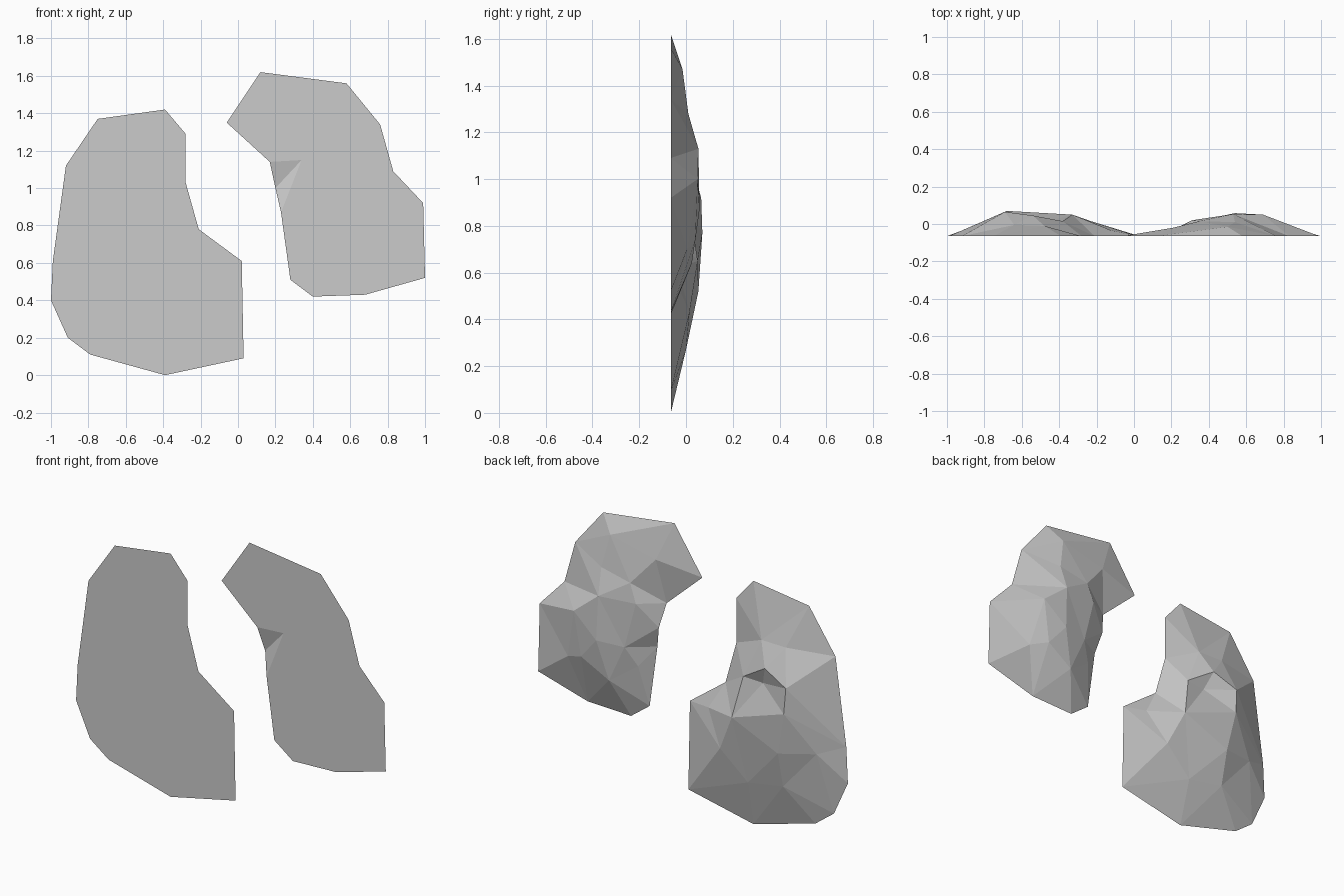
import bpy
import bmesh
from mathutils import Vector
from mathutils.geometry import delaunay_2d_cdt

if "Cube" in bpy.data.objects:
    bpy.data.objects.remove(bpy.data.objects["Cube"], do_unlink=True)

FRONT_Y = -0.065   # plane of the flat front
UNIT = 0.01        # points below are in hundredths


def make_material(name, colour):
    material = bpy.data.materials.new(name)
    material.use_nodes = True
    material.diffuse_color = colour
    shader = material.node_tree.nodes["Principled BSDF"]
    shader.inputs["Base Color"].default_value = colour
    shader.inputs["Roughness"].default_value = 0.9
    return material


def add_skin(bm, rim, rim_points, inner_points, facing):
    """Triangulate inside the rim and lift each inner point to its depth."""
    points = rim_points + inner_points
    flat = [Vector((x, z)) * UNIT for x, z, depth in points]
    count = len(rim_points)
    edges = [(i, (i + 1) % count) for i in range(count)]
    result = delaunay_2d_cdt(flat, edges, [], 1, 1e-5)
    verts = []
    for position, origin in zip(result[0], result[3]):
        index = origin[0]
        if index < count:
            verts.append(rim[index])
        else:
            depth = FRONT_Y + points[index][2] * UNIT
            verts.append(bm.verts.new((position.x, depth, position.y)))
    for triangle in result[2]:
        face = bm.faces.new([verts[i] for i in triangle])
        face.normal_update()
        if face.normal.y * facing < 0:
            face.normal_flip()


def make_stone(name, outline, back_points, front_points, material):
    """A stone slab with a flat front and a chiselled back on a shared rim."""
    bm = bmesh.new()
    rim = [bm.verts.new((x * UNIT, FRONT_Y + depth * UNIT, z * UNIT))
           for x, z, depth in outline]
    add_skin(bm, rim, outline, back_points, 1)
    add_skin(bm, rim, outline, front_points, -1)
    mesh = bpy.data.meshes.new(name)
    bm.to_mesh(mesh)
    bm.free()
    mesh.materials.append(material)
    stone = bpy.data.objects.new(name, mesh)
    bpy.context.collection.objects.link(stone)
    return stone


def flat_rim(*pairs):
    return [(x, z, 0) for x, z in pairs]


stone_grey = make_material("stone grey", (0.6, 0.6, 0.6, 1.0))

# Large lower stone, with a hollow chipped into its back
large_outline = flat_rim(
    (-39, 0), (3, 9), (2, 61), (-21, 78), (-28, 103), (-28, 129), (-39, 142),
    (-75, 137), (-92, 112), (-99, 61), (-100, 40), (-91, 20), (-79, 11))
hollow_rim = [(-38, 89, 8), (-54, 99, 11), (-69, 92, 13), (-68, 77, 13.5),
              (-63, 52, 11.8), (-33, 65, 11.5)]
hollow_floor = [(-50, 88, 7)]
large_slopes = [(-48, 112, 5.5), (-64, 112, 6), (-23, 43, 8), (-84, 55, 6),
                (-63, 31, 7), (-40, 27, 6.5), (-12, 62, 3)]
make_stone("large_stone", large_outline,
           hollow_rim + hollow_floor + large_slopes, [], stone_grey)

# Small upper stone, with a chip on the inner edge of its front
chip_edge = [(20, 100, 3)]
small_outline = flat_rim(
    (40, 42), (68, 43), (100, 52), (99, 92), (83, 109), (76, 134), (58, 156),
    (12, 162), (-6, 135), (17, 114)) + chip_edge + flat_rim((23, 87), (28, 51))
chip_corner = [(34, 115, 0)]
small_ridge = [(54, 128, 7.5), (53, 113, 11.8), (69, 100, 11.5),
               (54, 87, 12.3), (65, 74, 10.5), (48, 64, 9)]
small_slopes = [(21, 140, 4.5), (50, 147, 5), (35, 124, 8), (31, 113, 8.5),
                (38, 86, 9), (32, 75, 5), (76, 70, 7)]
make_stone("small_stone", small_outline,
           small_ridge + small_slopes, chip_corner, stone_grey)
